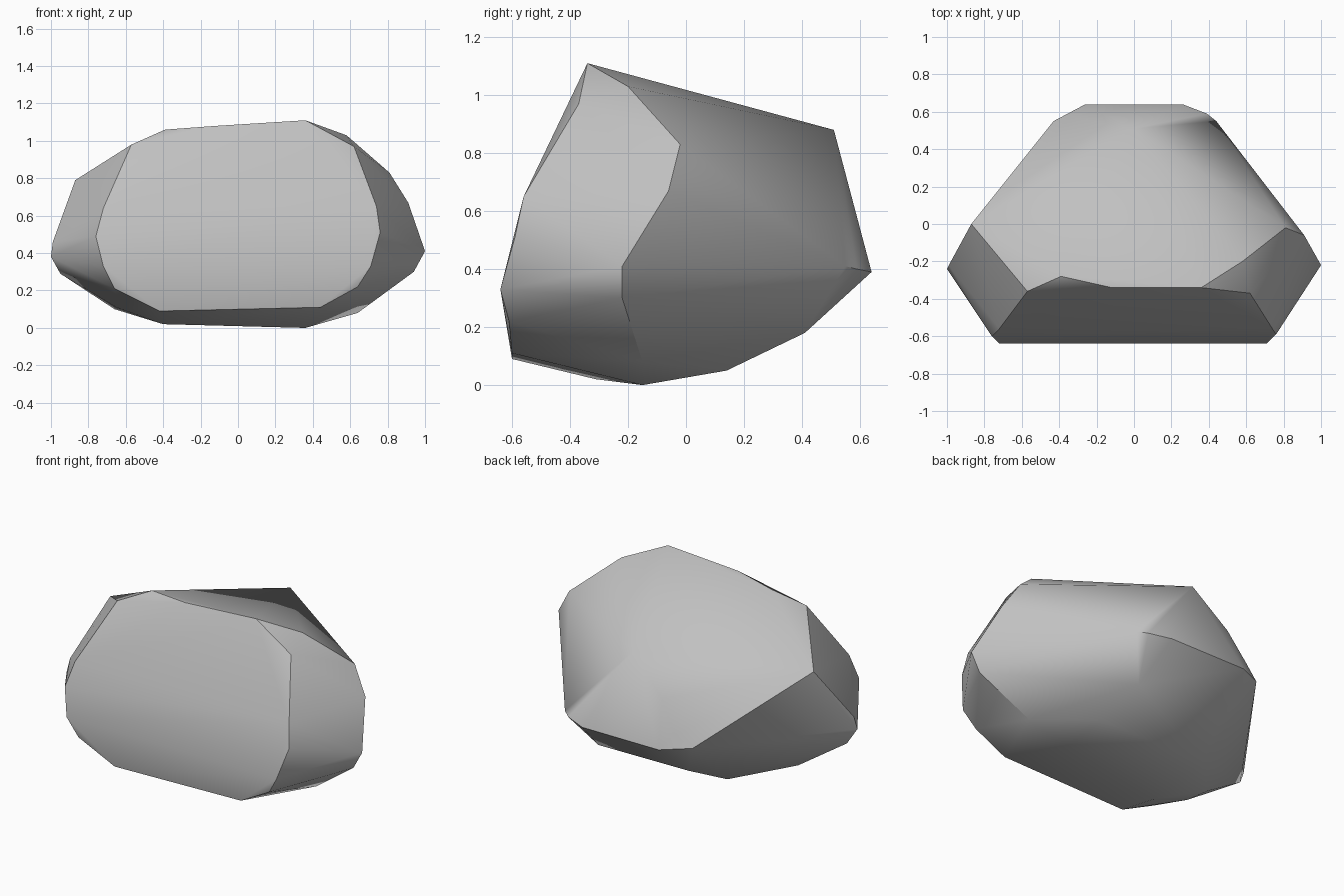
import bpy
import bmesh
import math

default_cube = bpy.data.objects.get("Cube")
if default_cube:
    bpy.data.objects.remove(default_cube, do_unlink=True)

# Corner positions are given in hundredths of a unit
UNIT = 0.01

# Rim of the broad front facet
front_rim = [
    (-57, -36, 98), (-72, -56, 64), (-76, -60, 49), (-72, -64, 33),
    (-66, -61, 21), (-42, -60, 9), (44, -60, 11), (64, -61, 22),
    (71, -64, 33), (76, -59, 51), (74, -56, 65), (62, -37, 97),
    (36, -34, 111), (-12, -34, 108),
]

# Outer corners of the two slanted side facets
right_corners = [(58, -20, 103), (81, -2, 83), (91, -6, 67),
                 (100, -22, 41), (94, -22, 30), (64, -15, 8)]
left_corners = [(-39, -28, 106), (-87, 0, 79), (-99, -22, 46),
                (-100, -24, 38), (-95, -21, 29), (-66, -15, 10),
                (-65, -31, 11)]

# Rear peak and the blunt rear end
rear_corners = [(0, 51, 88), (-22, 55, 66), (-33, 58, 48), (-43, 55, 41),
                (-26, 64, 39), (26, 64, 39), (39, 59, 40), (44, 55, 41)]

# Underside, rounded up towards the rear
base_corners = [(36, -15, 0), (-40, -31, 2), (36, 14, 5),
                (-38, 14, 5), (31, 41, 18), (-30, 40, 18)]


def make_material(name, colour):
    material = bpy.data.materials.new(name)
    material.use_nodes = True
    material.diffuse_color = colour
    shader = material.node_tree.nodes["Principled BSDF"]
    shader.inputs["Base Color"].default_value = colour
    shader.inputs["Roughness"].default_value = 0.9
    return material


def make_hull(name, corners, material):
    """Wrap the corner points in a convex faceted skin."""
    bm = bmesh.new()
    for corner in corners:
        bm.verts.new([value * UNIT for value in corner])
    hull = bmesh.ops.convex_hull(bm, input=bm.verts[:])
    unused = {item for item in hull["geom_interior"] + hull["geom_unused"]
              if isinstance(item, bmesh.types.BMVert)}
    bmesh.ops.delete(bm, geom=list(unused), context="VERTS")
    bmesh.ops.recalc_face_normals(bm, faces=bm.faces[:])
    mesh = bpy.data.meshes.new(name)
    bm.to_mesh(mesh)
    bm.free()
    mesh.materials.append(material)
    obj = bpy.data.objects.new(name, mesh)
    bpy.context.collection.objects.link(obj)
    return obj


stone_grey = make_material("stone grey", (0.53, 0.53, 0.53, 1))
boulder = make_hull(
    "boulder",
    front_rim + right_corners + left_corners + rear_corners + base_corners,
    stone_grey,
)

# Soft shading with crisp facet borders
bpy.ops.object.select_all(action="DESELECT")
boulder.select_set(True)
bpy.context.view_layer.objects.active = boulder
bpy.ops.object.shade_smooth_by_angle(angle=math.radians(32))
